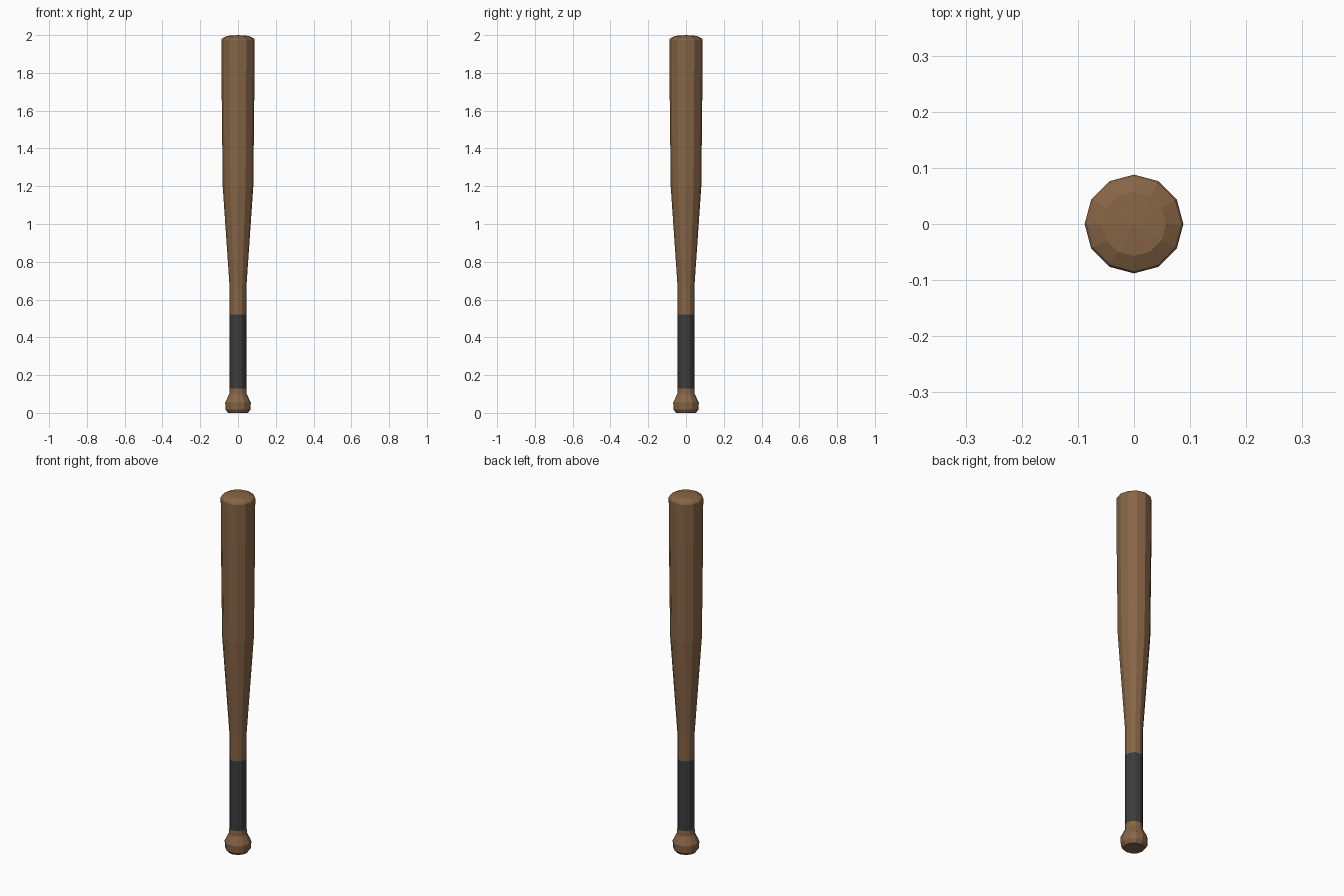
import bpy, bmesh
from math import cos, sin, tau

if "Cube" in bpy.data.objects:
    bpy.data.objects.remove(bpy.data.objects["Cube"])

SIDES = 12


def material(name, color):
    mat = bpy.data.materials.new(name)
    mat.diffuse_color = color
    mat.use_nodes = True
    mat.node_tree.nodes["Principled BSDF"].inputs["Base Color"].default_value = mat.diffuse_color
    return mat


def lathe(name, profile, mat):
    """Revolve (radius, z) points around z; a zero radius closes to a pole."""
    bm = bmesh.new()
    rings = []
    for r, z in profile:
        if r == 0:
            rings.append([bm.verts.new((0, 0, z))] * SIDES)
        else:
            rings.append([bm.verts.new((r * cos(tau * i / SIDES), r * sin(tau * i / SIDES), z))
                          for i in range(SIDES)])
    for low, high in zip(rings, rings[1:]):
        for i in range(SIDES):
            j = (i + 1) % SIDES
            corners = dict.fromkeys((low[i], low[j], high[j], high[i]))
            bm.faces.new(list(corners))
    mesh = bpy.data.meshes.new(name)
    bm.to_mesh(mesh)
    bm.free()
    mesh.materials.append(mat)
    obj = bpy.data.objects.new(name, mesh)
    bpy.context.collection.objects.link(obj)
    return obj


wood = material("wood", (0.24, 0.13, 0.06, 1))
tape = material("dark_tape", (0.045, 0.045, 0.045, 1))

# Rounded knob at the bottom, flaring from the handle
lathe("knob", [(0, 0), (0.053, 0.0), (0.066, 0.018), (0.068, 0.055),
               (0.062, 0.067), (0.046, 0.1), (0.044, 0.13)], wood)

# Wrapped grip, flush with the handle
lathe("grip", [(0.044, 0.13), (0.044, 0.52)], tape)

# Tapering barrel with a shallow domed end
lathe("barrel", [(0.044, 0.52), (0.044, 0.66), (0.081, 1.2), (0.087, 1.74),
                 (0.088, 1.975), (0.084, 1.982), (0.057, 1.996), (0, 2.0)], wood)
